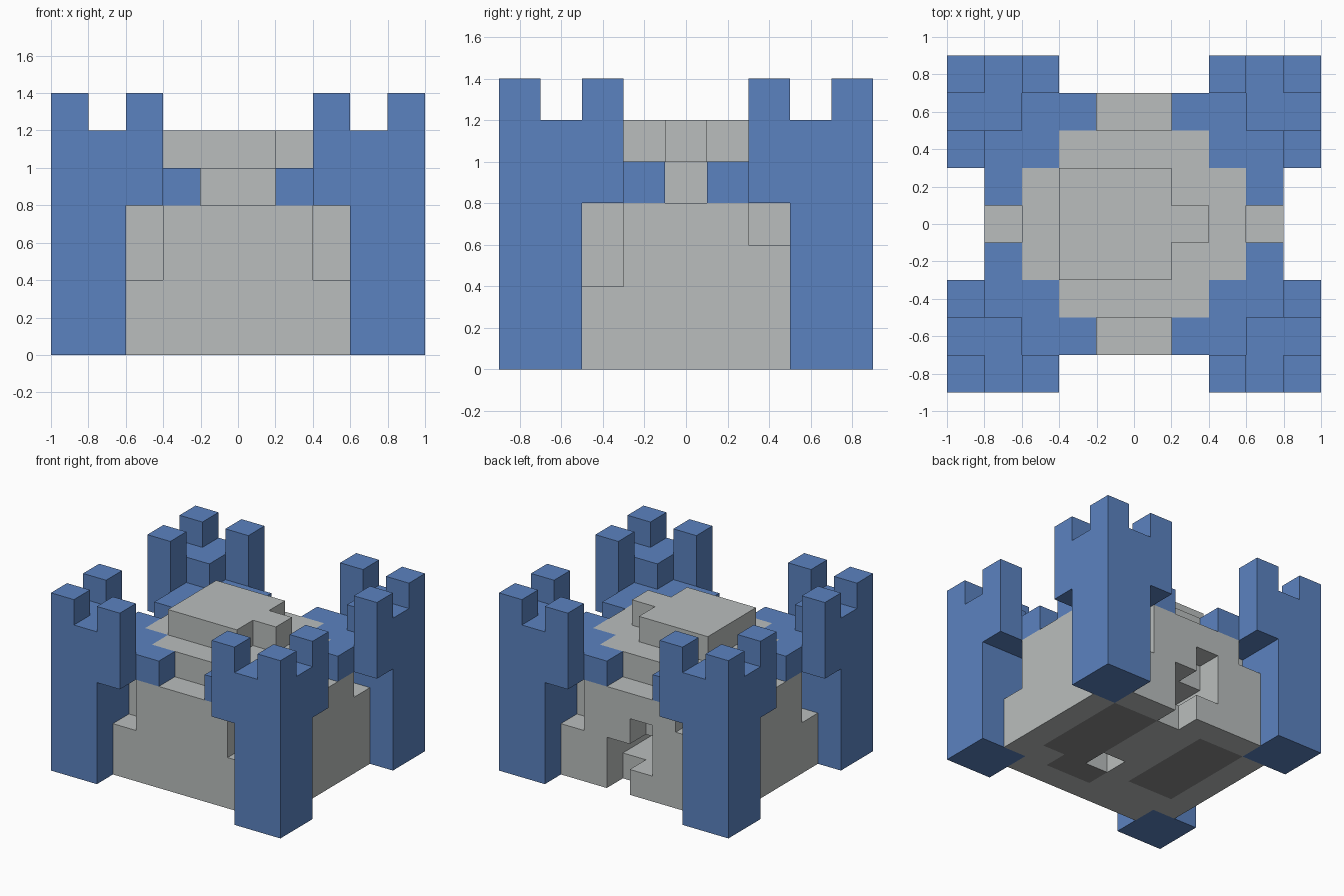
import bpy
import bmesh
import math
from itertools import product
from mathutils import Vector

if "Cube" in bpy.data.objects:
    bpy.data.objects.remove(bpy.data.objects["Cube"], do_unlink=True)

S = 0.2            # block size
NX, NY = 10, 9     # footprint in blocks


def material(name, rgb):
    m = bpy.data.materials.new(name)
    m.use_nodes = True
    m.diffuse_color = (*rgb, 1)
    m.node_tree.nodes["Principled BSDF"].inputs["Base Color"].default_value = (*rgb, 1)
    return m


blue = material("blue", (0.105, 0.225, 0.53))
grey = material("light grey", (0.49, 0.515, 0.51))
dark = material("dark grey", (0.26, 0.26, 0.26))


def box(x, y, z):
    """Blocks in half-open ranges along each axis."""
    return set(product(range(*x), range(*y), range(*z)))


def mirrored(cells, mx, my):
    return {(NX - 1 - i if mx else i, NY - 1 - j if my else j, k) for i, j, k in cells}


def build(name, cells, mats, rule=lambda cell, normal: 0):
    """Skin a set of blocks with outer faces, then merge flat areas."""
    bm = bmesh.new()
    verts = {}

    def vert(p):
        if p not in verts:
            i, j, k = p
            verts[p] = bm.verts.new(((i - NX / 2) * S, (j - NY / 2) * S, k * S))
        return verts[p]

    for c in sorted(cells):
        for axis, side in product(range(3), (0, 1)):
            n = [0, 0, 0]
            n[axis] = 2 * side - 1
            if tuple(a + b for a, b in zip(c, n)) in cells:
                continue
            u, v = (axis + 1) % 3, (axis + 2) % 3
            loop = []
            for a, b in ((0, 0), (1, 0), (1, 1), (0, 1)):
                p = list(c)
                p[axis] += side
                p[u] += a
                p[v] += b
                loop.append(vert(tuple(p)))
            face = bm.faces.new(loop if side else loop[::-1])
            face.material_index = rule(c, n)
    bmesh.ops.dissolve_limit(bm, angle_limit=math.radians(1), verts=bm.verts,
                             edges=bm.edges, delimit={'MATERIAL'})
    me = bpy.data.meshes.new(name)
    bm.to_mesh(me)
    bm.free()
    for m in mats:
        me.materials.append(m)
    ob = bpy.data.objects.new(name, me)
    bpy.context.collection.objects.link(ob)
    return ob


# Corner tower: narrow shaft, wide head, three merlons
shaft = box((0, 2), (0, 2), (0, 4))
head = box((0, 3), (0, 3), (4, 5)) | box((0, 2), (0, 2), (5, 6))
merlons = set()
for i, j in ((0, 0), (2, 0), (0, 2)):
    merlons |= box((i, i + 1), (j, j + 1), (5, 7))
tower = shaft | head | merlons

# Parapet blocks beside each tower
parapets = {"end_parapet": {(3, 1, 4)}, "side_parapet": {(1, 3, 4)}}

towers = set()
for mx, my in product((False, True), repeat=2):
    where = ("back_" if my else "front_") + ("left" if mx else "right")
    cells = mirrored(tower, mx, my)
    towers |= cells
    build(where + "_tower", cells, [blue])
    for label, block in parapets.items():
        build(where + "_" + label, mirrored(block, mx, my), [blue])

# Main walls with worn notches next to the towers
walls = box((1, 9), (1, 8), (0, 4)) - towers
for i, j, k in ((2, 1, 2), (7, 1, 2), (1, 2, 2), (8, 2, 2),
                (1, 6, 2), (8, 6, 3), (2, 7, 3), (7, 7, 2)):
    walls -= box((i, i + 1), (j, j + 1), (k, 4))

# Broken back doorway, the room behind it and a hole in the floor
walls -= box((5, 6), (7, 8), (0, 2)) | box((4, 5), (7, 8), (1, 3))
walls -= box((4, 6), (3, 7), (1, 2)) | {(5, 3, 0)}

# Dark patches on the underside
patches = (box((6, 8), (3, 7), (0, 1)) | box((2, 4), (3, 7), (0, 1))
           | box((5, 7), (2, 3), (0, 1)))
build("walls", walls, [grey, dark],
      lambda c, n: int(c in patches and n[2] < 0))

# Terrace and raised roof slab
build("terrace", box((2, 8), (3, 6), (4, 5)) | box((3, 7), (2, 7), (4, 5)), [grey])
build("roof", box((3, 6), (3, 6), (5, 6)) | {(6, 4, 5)}, [grey])
